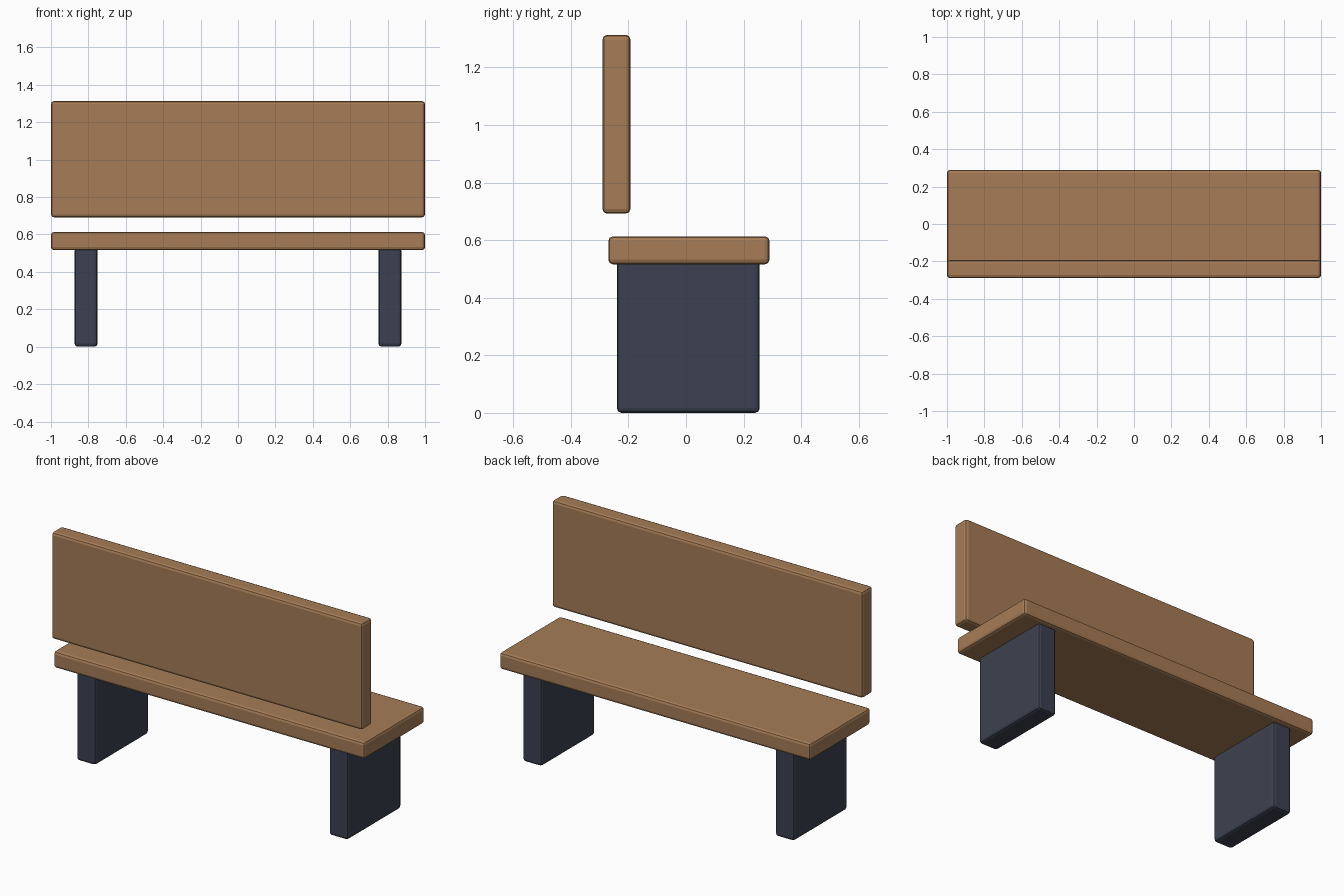
import bpy
from mathutils import Vector

if "Cube" in bpy.data.objects:
    bpy.data.objects.remove(bpy.data.objects["Cube"], do_unlink=True)


def make_material(name, color):
    mat = bpy.data.materials.new(name)
    mat.use_nodes = True
    mat.diffuse_color = color
    mat.node_tree.nodes["Principled BSDF"].inputs["Base Color"].default_value = color
    return mat


def rounded_box(name, low, high, mat, radius=0.016):
    """Box between two corners with softly rounded edges."""
    low, high = Vector(low), Vector(high)
    bpy.ops.mesh.primitive_cube_add(size=1, location=(low + high) / 2)
    obj = bpy.context.object
    obj.name = name
    obj.scale = high - low
    bpy.ops.object.transform_apply(location=False, rotation=False, scale=True)
    obj.data.materials.append(mat)
    bevel = obj.modifiers.new("Rounded edges", "BEVEL")
    bevel.width = radius
    bevel.segments = 2
    bpy.ops.object.modifier_apply(modifier=bevel.name)
    return obj


wood = make_material("warm wood", (0.381, 0.202, 0.093, 1))
metal = make_material("dark slate", (0.045, 0.053, 0.08, 1))

# Planks
rounded_box("seat", (-1, -0.27, 0.516), (1, 0.29, 0.613), wood)
rounded_box("backrest", (-1, -0.29, 0.692), (1, -0.193, 1.313), wood)

# Slab legs, mirrored left and right
for side, x in (("left", 0.812), ("right", -0.812)):
    rounded_box(side + "_leg", (x - 0.061, -0.24, 0), (x + 0.061, 0.256, 0.53), metal)
